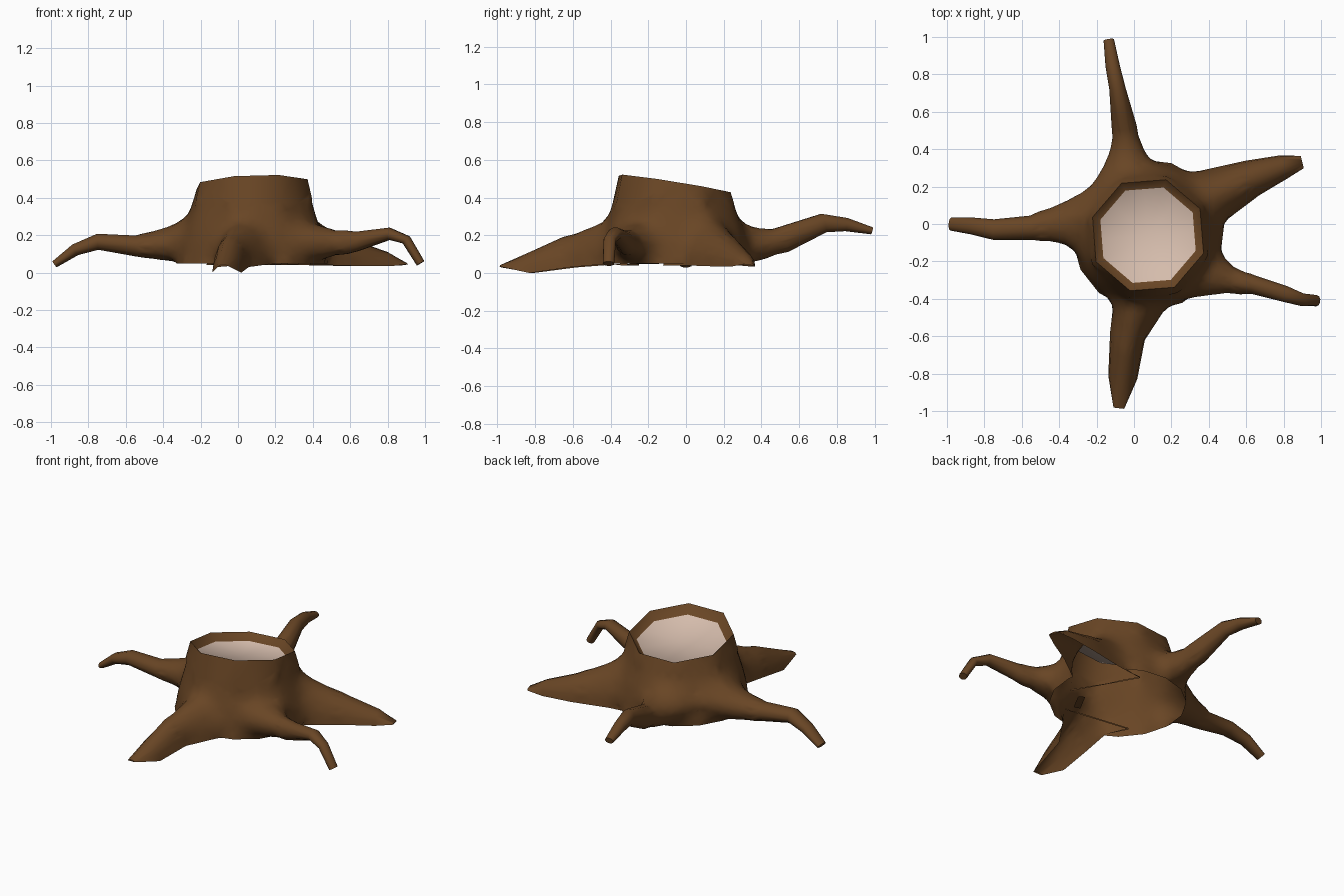
import bpy, bmesh, math
from mathutils import Vector

if "Cube" in bpy.data.objects:
    bpy.data.objects.remove(bpy.data.objects["Cube"])


def material(name, rgb):
    m = bpy.data.materials.new(name)
    m.diffuse_color = (*rgb, 1)
    m.use_nodes = True
    m.node_tree.nodes["Principled BSDF"].inputs["Base Color"].default_value = m.diffuse_color
    return m


BARK = material("bark brown", (0.14, 0.06, 0.018))
WOOD = material("pale wood", (0.66, 0.50, 0.41))
OPEN = material("open underside", (0.14, 0.06, 0.018))   # removed after joining
CX, CY = 0.075, -0.06


def make(name, bm):
    bmesh.ops.recalc_face_normals(bm, faces=bm.faces)
    me = bpy.data.meshes.new(name)
    bm.to_mesh(me)
    bm.free()
    for m in (BARK, WOOD, OPEN):
        me.materials.append(m)
    ob = bpy.data.objects.new(name, me)
    bpy.context.collection.objects.link(ob)
    return ob


def bridge(bm, a, b):
    n = len(a)
    return [bm.faces.new((a[i], a[(i + 1) % n], b[(i + 1) % n], b[i])) for i in range(n)]


# Trunk: round at the base, octagonal and tilted at the rim, with a sunken wood surface
def trunk():
    bm = bmesh.new()
    n = 16
    # radius, height, amount of tilt, roundness (1 = round, 0 = octagon)
    rings = [(0.405, 0.05, 0, 1), (0.395, 0.17, 0, 0.9), (0.368, 0.27, 0.15, 0.6),
             (0.345, 0.35, 0.5, 0.3), (0.312, 0.472, 1, 0), (0.268, 0.425, 1, 0)]
    prev = None
    for r, z, tilt, rnd in rings:
        ring = []
        for k in range(n):
            a = math.radians(27 + 22.5 * k)
            f = 1 if k % 2 == 0 else rnd + (1 - rnd) * math.cos(math.pi / 8)
            dx, dy = r * f * math.cos(a), r * f * math.sin(a)
            ring.append(bm.verts.new((CX + dx, CY + dy, z + tilt * (0.04 * dx - 0.16 * dy))))
        if prev:
            bridge(bm, prev, ring)
        else:
            bm.faces.new(ring).material_index = 2
        prev = ring
    mid = bm.verts.new((CX, CY, 0.415))
    for k in range(n):
        bm.faces.new((prev[k], prev[(k + 1) % n], mid)).material_index = 1
    return make("stump", bm)


# Root lofted along a path of (x, y, z, half width, height radius), grown into the trunk.
# Hollow roots are arches standing on z, the others are full tubes around z.
def root(name, *path, hollow=False):
    bm = bmesh.new()
    pts = [Vector(p[:3]) for p in path]
    prev = None
    for i, (x, y, z, w, h) in enumerate(path):
        t = (pts[min(i + 1, len(pts) - 1)] - pts[max(i - 1, 0)]).normalized()
        side = t.cross(Vector((0, 0, 1))).normalized()
        up = Vector((0, 0, 1)) if hollow else side.cross(t)
        count = 9 if hollow else 10
        step = math.pi / 8 if hollow else math.tau / 10
        ring = [bm.verts.new(pts[i] + side * w * math.cos(k * step) + up * h * math.sin(k * step))
                for k in range(count)]
        if prev:
            faces = bridge(bm, prev, ring)
            if hollow:
                faces[-1].material_index = 2
        else:
            bm.faces.new(ring)
        prev = ring
    bm.faces.new(prev)
    part = make(name, bm)
    mod = stump.modifiers.new("join", 'BOOLEAN')
    mod.operation = 'UNION'
    mod.solver = 'EXACT'
    mod.object = part
    bpy.ops.object.modifier_apply(modifier=mod.name)
    bpy.data.objects.remove(part)


stump = trunk()
bpy.context.view_layer.objects.active = stump
stump.select_set(True)
root("left_root", (-0.20, 0.00, 0.18, 0.23, 0.13), (-0.36, 0.01, 0.15, 0.12, 0.10),
     (-0.55, -0.02, 0.143, 0.065, 0.058), (-0.75, -0.03, 0.165, 0.055, 0.045),
     (-0.87, -0.01, 0.122, 0.045, 0.033), (-0.98, 0, 0.045, 0.035, 0.02))
root("back_root", (-0.03, 0.20, 0.18, 0.21, 0.13), (-0.04, 0.33, 0.15, 0.125, 0.10),
     (-0.04, 0.45, 0.15, 0.075, 0.08), (-0.09, 0.73, 0.265, 0.043, 0.053),
     (-0.115, 0.85, 0.257, 0.038, 0.037), (-0.135, 0.985, 0.224, 0.028, 0.02))
root("front_right_root", (0.25, -0.20, 0.18, 0.23, 0.14), (0.38, -0.27, 0.16, 0.14, 0.11),
     (0.52, -0.305, 0.158, 0.075, 0.078), (0.64, -0.325, 0.168, 0.05, 0.054),
     (0.81, -0.375, 0.208, 0.043, 0.034), (0.90, -0.405, 0.175, 0.034, 0.027),
     (0.976, -0.41, 0.05, 0.03, 0.024))
root("back_right_root", (0.28, 0.07, 0.04, 0.22, 0.30), (0.42, 0.15, 0.04, 0.15, 0.23),
     (0.63, 0.245, 0.035, 0.10, 0.135), (0.80, 0.305, 0.035, 0.065, 0.075),
     (0.90, 0.33, 0.04, 0.035, 0.012), hollow=True)
root("front_root", (0.05, -0.28, 0.04, 0.22, 0.30), (0.03, -0.42, 0.045, 0.14, 0.235),
     (-0.035, -0.60, 0.03, 0.095, 0.185), (-0.06, -0.82, 0, 0.078, 0.115),
     (-0.08, -0.985, 0.03, 0.03, 0.012), hollow=True)

# Open the underside and soften the joints between roots and trunk
bm = bmesh.new()
bm.from_mesh(stump.data)
bmesh.ops.delete(bm, geom=[f for f in bm.faces if f.material_index == 2], context='FACES')


def near_joint(v):
    d = math.hypot(v.co.x - CX, v.co.y - CY)
    return 0.31 < d < 0.56 and v.co.z < 0.37


bmesh.ops.triangulate(bm, faces=[f for f in bm.faces if any(near_joint(v) for v in f.verts)
                                 or len(f.verts) > 4])
for _ in range(2):
    edges = [e for e in bm.edges if e.calc_length() > 0.06 and any(near_joint(v) for v in e.verts)]
    bmesh.ops.subdivide_edges(bm, edges=edges, cuts=1)
    bmesh.ops.triangulate(bm, faces=[f for f in bm.faces if len(f.verts) > 3])
bmesh.ops.remove_doubles(bm, verts=bm.verts, dist=0.006)
for _ in range(8):
    bmesh.ops.smooth_vert(bm, verts=[v for v in bm.verts if near_joint(v) and not v.is_boundary],
                          factor=0.5, use_axis_x=True, use_axis_y=True, use_axis_z=True)
bm.to_mesh(stump.data)
bm.free()
stump.data.materials.pop(index=2)
bpy.data.materials.remove(OPEN)
bpy.ops.object.shade_smooth_by_angle(angle=math.radians(65))
